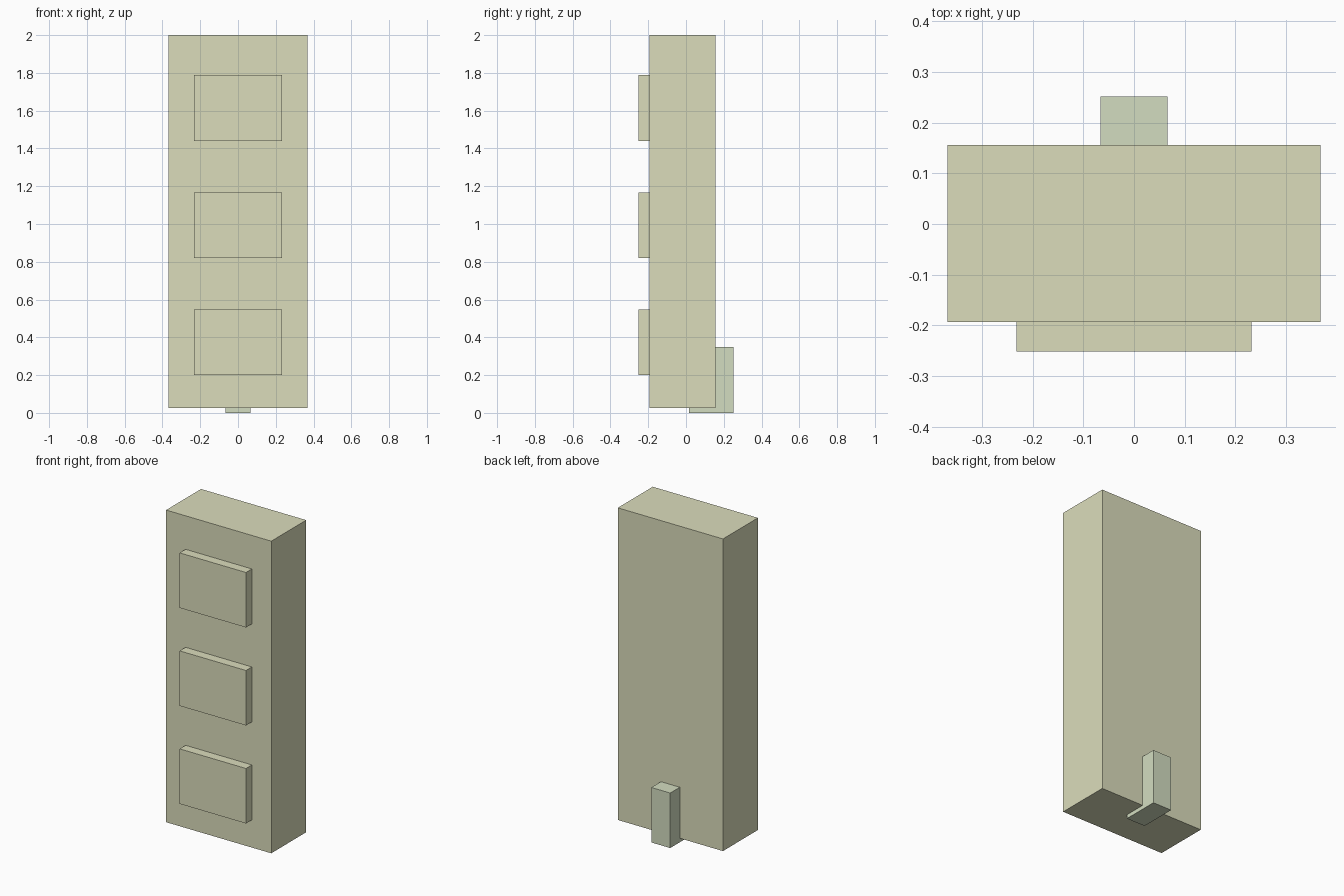
import bpy

if "Cube" in bpy.data.objects:
    bpy.data.objects.remove(bpy.data.objects["Cube"])


def material(name, color):
    mat = bpy.data.materials.new(name)
    mat.diffuse_color = (*color, 1.0)
    mat.use_nodes = True
    mat.node_tree.nodes["Principled BSDF"].inputs["Base Color"].default_value = mat.diffuse_color
    return mat


def box(name, x, y, z, mat):
    """Box spanning the (min, max) ranges on each axis."""
    spans = (x, y, z)
    bpy.ops.mesh.primitive_cube_add(size=1, location=[(a + b) / 2 for a, b in spans])
    obj = bpy.context.object
    obj.name = name
    obj.scale = [b - a for a, b in spans]
    bpy.ops.object.transform_apply(location=False, rotation=False, scale=True)
    obj.data.materials.append(mat)
    return obj


cream = material("cream", (0.71, 0.72, 0.50))
pale_green = material("pale_green", (0.65, 0.72, 0.53))

# Tall main housing, slightly raised off the ground
box("housing", (-0.368, 0.368), (-0.193, 0.156), (0.025, 2.0), cream)

# Three raised panels on the front face
for i in range(3):
    z = 0.20 + i * 0.62
    box(f"front_panel_{i + 1}", (-0.232, 0.232), (-0.252, -0.193), (z, z + 0.348), cream)

# Rear support block, let into the housing and reaching the ground
box("rear_support", (-0.066, 0.066), (0.015, 0.252), (0.0, 0.348), pale_green)
